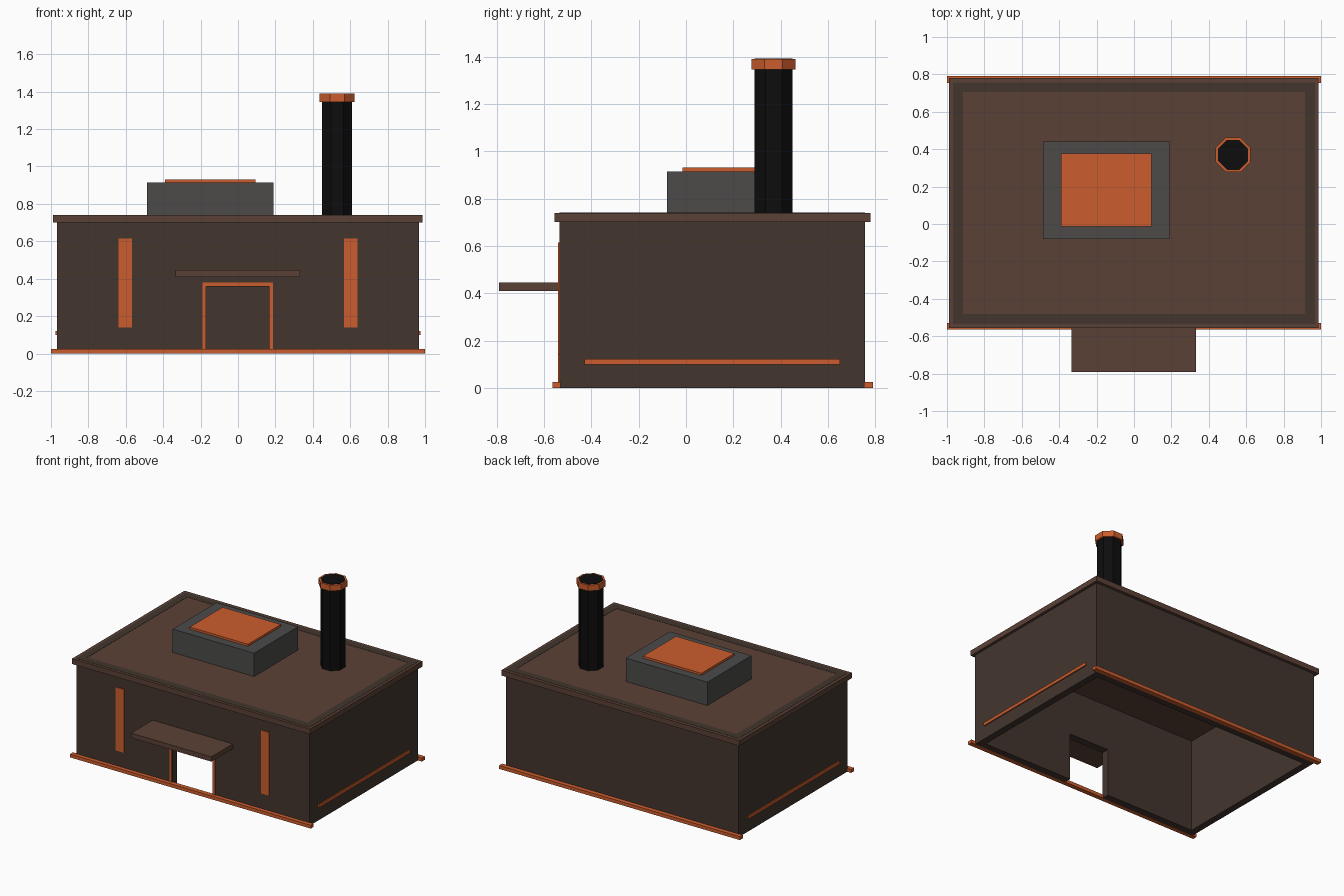
import bpy, bmesh, math
from mathutils import Matrix

if "Cube" in bpy.data.objects:
    bpy.data.objects.remove(bpy.data.objects["Cube"])


def material(name, rgb):
    m = bpy.data.materials.new(name)
    m.diffuse_color = (*rgb, 1)
    m.use_nodes = True
    m.node_tree.nodes["Principled BSDF"].inputs["Base Color"].default_value = m.diffuse_color
    return m


WALL = material("dark_brown", (0.056, 0.036, 0.027))
ROOF = material("roof_brown", (0.105, 0.053, 0.037))
ORANGE = material("orange", (0.60, 0.107, 0.027))
GREY = material("grey", (0.072, 0.070, 0.068))
BLACK = material("black", (0.004, 0.004, 0.004))


def add_object(name, bm, mat):
    me = bpy.data.meshes.new(name)
    bm.to_mesh(me)
    bm.free()
    me.materials.append(mat)
    ob = bpy.data.objects.new(name, me)
    bpy.context.collection.objects.link(ob)
    return ob


def box(name, x, y, z, mat):
    """Box from (min, max) ranges on each axis."""
    bm = bmesh.new()
    size = [r[1] - r[0] for r in (x, y, z)]
    mid = [(r[1] + r[0]) / 2 for r in (x, y, z)]
    bmesh.ops.create_cube(bm, size=1, matrix=Matrix.Translation(mid) @ Matrix.Diagonal((*size, 1)))
    return add_object(name, bm, mat)


def octagon(name, x, y, z, half_width, mat):
    """Eight-sided prism with flat sides facing the axes."""
    bm = bmesh.new()
    r = half_width / math.cos(math.pi / 8)
    turn = Matrix.Rotation(math.pi / 8, 4, 'Z')
    bmesh.ops.create_cone(bm, cap_ends=True, segments=8, radius1=r, radius2=r, depth=z[1] - z[0],
                          matrix=Matrix.Translation((x, y, (z[0] + z[1]) / 2)) @ turn)
    return add_object(name, bm, mat)


def cut(target, cutter):
    mod = target.modifiers.new(cutter.name, 'BOOLEAN')
    mod.operation = 'DIFFERENCE'
    mod.solver = 'EXACT'
    mod.object = cutter
    cutter.hide_render = True
    cutter.hide_viewport = True


# Hollow walls, open underneath, with a doorway
walls = box("walls", (-0.967, 0.967), (-0.535, 0.757), (0, 0.7415), WALL)
cut(walls, box("room_cutter", (-0.915, 0.915), (-0.48, 0.705), (-0.1, 0.9), WALL))
cut(walls, box("doorway_cutter", (-0.17, 0.167), (-0.7, -0.4), (-0.1, 0.357), WALL))

# Roof slab
box("roof", (-0.99, 0.987), (-0.555, 0.78), (0.70, 0.74), ROOF)

# Orange base trims on front and back
box("front_base_trim", (-1, 1), (-0.565, -0.53), (0, 0.025), ORANGE)
box("back_base_trim", (-1, 1), (0.753, 0.79), (0, 0.025), ORANGE)

# Side stripes and front panels
for side, s in (("left", -1), ("right", 1)):
    box(side + "_side_stripe", sorted((s * 0.96, s * 0.976)), (-0.43, 0.65), (0.098, 0.121), ORANGE)
    box(side + "_front_panel", (s * 0.603 - 0.035, s * 0.603 + 0.035), (-0.541, -0.53), (0.14, 0.615), ORANGE)

# Door frame
for side, x in (("left", (-0.19, -0.172)), ("right", (0.169, 0.187))):
    box(side + "_door_jamb", x, (-0.541, -0.53), (0.0, 0.38), ORANGE)
box("door_head", (-0.172, 0.169), (-0.541, -0.53), (0.36, 0.38), ORANGE)

# Door canopy
box("canopy", (-0.335, 0.332), (-0.79, -0.53), (0.41, 0.446), ROOF)

# Rooftop unit with its lid
box("roof_unit", (-0.487, 0.19), (-0.08, 0.442), (0.72, 0.915), GREY)
box("roof_unit_lid", (-0.391, 0.093), (-0.014, 0.376), (0.91, 0.931), ORANGE)

# Chimney and rim
octagon("chimney", 0.53, 0.37, (0.72, 1.391), 0.08, BLACK)
octagon("chimney_rim", 0.53, 0.37, (1.345, 1.389), 0.093, ORANGE)
